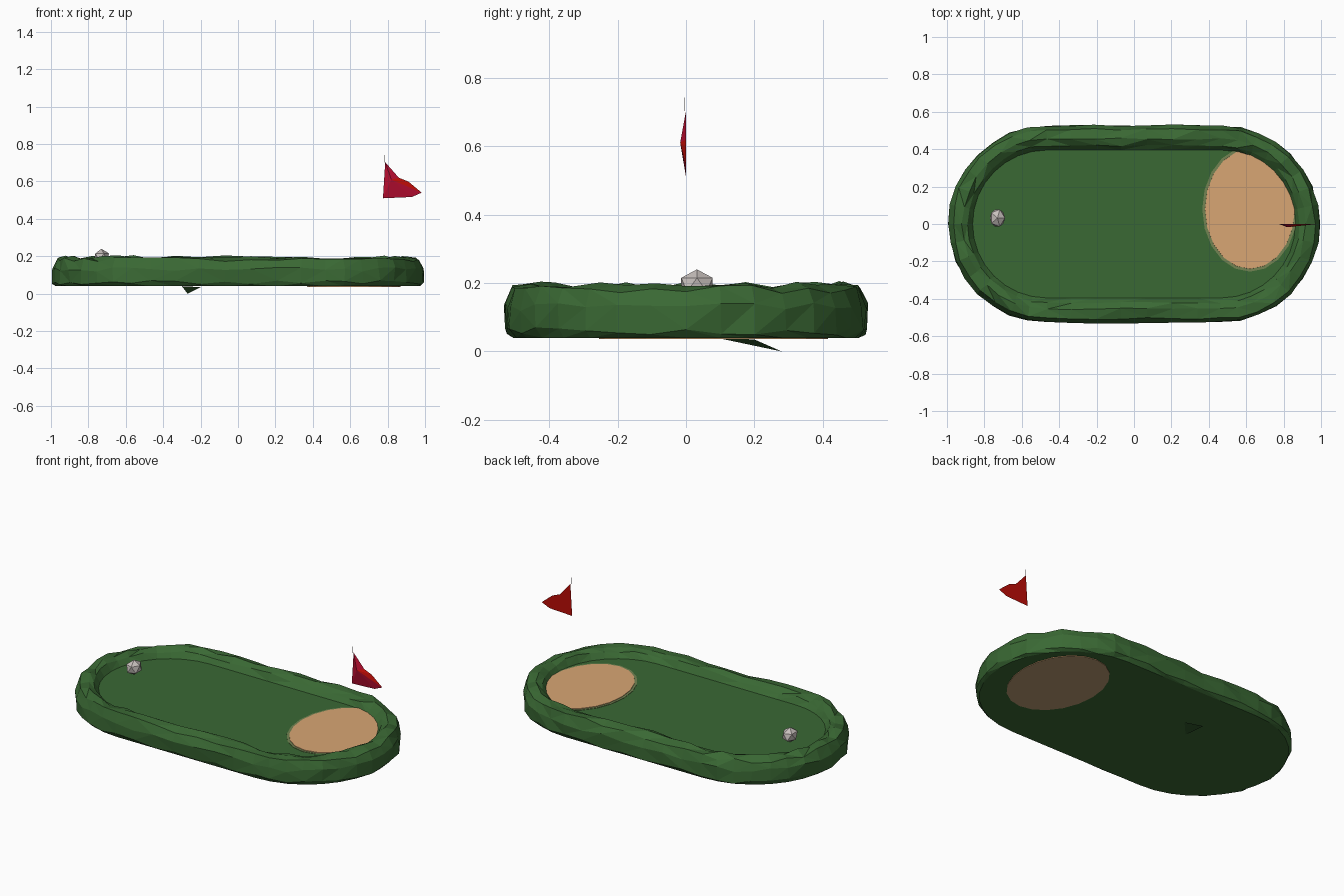
import bpy, bmesh, math, random
from mathutils import Vector

if "Cube" in bpy.data.objects:
    bpy.data.objects.remove(bpy.data.objects["Cube"])

random.seed(4)


def material(name, rgb):
    m = bpy.data.materials.new(name)
    m.diffuse_color = (*rgb, 1)
    m.use_nodes = True
    m.node_tree.nodes["Principled BSDF"].inputs["Base Color"].default_value = m.diffuse_color
    return m


GREEN = material("turf green", (0.042, 0.14, 0.034))
OLIVE = material("olive fringe", (0.17, 0.23, 0.085))
SAND = material("sand", (0.69, 0.38, 0.175))
DAMP = material("damp sand", (0.5, 0.33, 0.17))
WHITE = material("ball grey", (0.58, 0.53, 0.51))
CRIMSON = material("crimson", (0.48, 0.004, 0.03))
RED = material("bright red", (0.5, 0.004, 0.002))


def finish(name, bm, *mats):
    bmesh.ops.recalc_face_normals(bm, faces=bm.faces)
    me = bpy.data.meshes.new(name)
    bm.to_mesh(me)
    bm.free()
    for m in mats:
        me.materials.append(m)
    ob = bpy.data.objects.new(name, me)
    bpy.context.collection.objects.link(ob)
    return ob


def stadium(inset, n=16):
    """Outline of a long oval: two half circles joined by straight sides."""
    r, pts = 0.53 - inset, []
    for cx, start in ((0.468, -90), (-0.468, 90)):
        for i in range(n + 1):
            a = math.radians(start + 180 * i / n)
            pts.append((cx + r * math.cos(a), r * math.sin(a)))
        s = 1 if cx > 0 else -1
        for t in (0.34, 0.21, 0.07, -0.07, -0.21, -0.34):
            pts.append((s * t, s * r))
    return pts


def ellipse(rx, ry, n=20):
    return [(0.62 + rx * math.cos(2 * math.pi * i / n),
             0.08 + ry * math.sin(2 * math.pi * i / n)) for i in range(n)]


def stack(name, outlines, mats, jitter=0.0):
    """Skin a list of (outline, z) loops and cap both ends; last material goes underneath."""
    bm = bmesh.new()
    loops = []
    for k, (pts, z) in enumerate(outlines):
        j = jitter if 0 < k < len(outlines) - 1 else 0
        loops.append([bm.verts.new((x * (1 + random.uniform(-j, j / 3)),
                                    y * (1 + random.uniform(-j, j)),
                                    z + random.uniform(-j, j))) for x, y in pts])
    for a, b in zip(loops, loops[1:]):
        for i in range(len(a)):
            k = (i + 1) % len(a)
            bm.faces.new((a[i], a[k], b[k], b[i]))
    bm.faces.new(loops[0][::-1]).material_index = len(mats) - 1
    bm.faces.new(loops[-1])
    if jitter:
        bmesh.ops.triangulate(bm, faces=[f for f in bm.faces if len(f.verts) == 4])
    return finish(name, bm, *mats)


# Green with a rough raised border
profile = [(0.025, 0.04), (0.006, 0.06), (0.004, 0.13), (0.025, 0.182),
           (0.075, 0.194), (0.11, 0.178), (0.135, 0.145)]
stack("putting_green", [(stadium(i), z) for i, z in profile], [GREEN], 0.012)

# Sand bunker running through the slab, with a thin grass fringe
stack("bunker_fringe", [(ellipse(0.255, 0.335), 0.142), (ellipse(0.255, 0.335), 0.147)], [OLIVE])
stack("sand_bunker", [(ellipse(0.25, 0.335), 0.036), (ellipse(0.24, 0.32), 0.15)], [SAND, DAMP])

# Small turf flap hanging under the slab
bm = bmesh.new()
bm.faces.new([bm.verts.new(p) for p in ((-0.3, 0.09, 0.04), (-0.27, 0.28, 0.0), (-0.2, 0.2, 0.035))])
finish("turf_flap", bm, GREEN)

# Faceted ball
bm = bmesh.new()
bmesh.ops.create_icosphere(bm, subdivisions=1, radius=0.045)
for v in bm.verts:
    v.co = Vector((v.co.x, v.co.y * 1.2, v.co.z)) + Vector((-0.73, 0.032, 0.195))
finish("ball", bm, WHITE)

# Pennant: flat red back, crimson front bulging to a point with a brighter panel
bm = bmesh.new()
edge = [(0.775, 0.51), (0.93, 0.517), (0.982, 0.54), (0.91, 0.6), (0.86, 0.62), (0.787, 0.703)]
rim = [bm.verts.new((x, 0, z)) for x, z in edge]
peak = bm.verts.new((0.82, -0.017, 0.61))
for i in range(len(rim)):
    f = bm.faces.new((rim[i], rim[(i + 1) % len(rim)], peak))
    f.material_index = 1 if i in (2, 3) else 0
bm.faces.new(rim[::-1]).material_index = 1
finish("pennant", bm, CRIMSON, RED)

# Thin pole tip above the pennant
bm = bmesh.new()
bmesh.ops.create_cone(bm, segments=3, radius1=0.001, radius2=0.001, depth=0.04, cap_ends=True)
bmesh.ops.translate(bm, verts=bm.verts, vec=(0.785, -0.004, 0.722))
finish("pole_tip", bm, WHITE)
